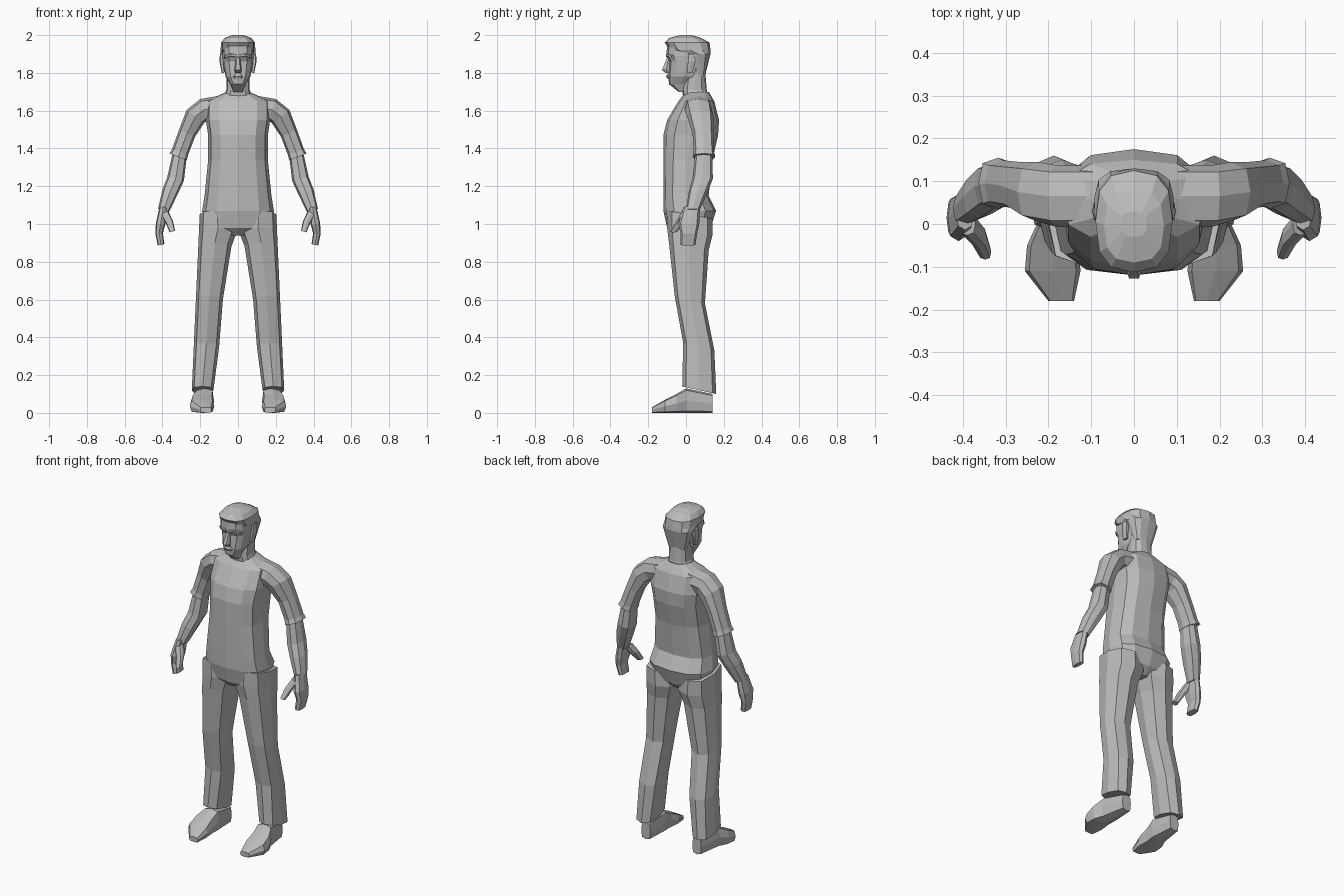
import bpy
import bmesh
import math
from mathutils import Vector

cube = bpy.data.objects.get("Cube")
if cube:
    bpy.data.objects.remove(cube, do_unlink=True)

shade = .5
grey = bpy.data.materials.new("plain_grey")
grey.use_nodes = True
grey.diffuse_color = (shade, shade, shade, 1)
principled = grey.node_tree.nodes["Principled BSDF"]
principled.inputs["Base Color"].default_value = grey.diffuse_color


def soften(value, power):
    """Push a sine or cosine outwards so that an ellipse becomes boxier."""
    return math.copysign(abs(value) ** power, value)


def ring(center, half_u, half_v, sides, power):
    """Rounded-box cross-section spanned by two half-axes."""
    angles = [math.tau * i / sides for i in range(sides)]
    return [Vector(center)
            + Vector(half_u) * soften(math.cos(angle), power)
            + Vector(half_v) * soften(math.sin(angle), power)
            for angle in angles]


def loft(name, rings, mirrored=False):
    """Skin a row of cross-sections and cap both ends."""
    bm = bmesh.new()
    rows = [[bm.verts.new(point) for point in points] for points in rings]
    for low, high in zip(rows, rows[1:]):
        for i in range(len(low)):
            bm.faces.new((low[i - 1], low[i], high[i], high[i - 1]))
    bm.faces.new(rows[0])
    bm.faces.new(rows[-1])
    bmesh.ops.recalc_face_normals(bm, faces=bm.faces)
    mesh = bpy.data.meshes.new(name)
    bm.to_mesh(mesh)
    bm.free()
    mesh.materials.append(grey)
    obj = bpy.data.objects.new(name, mesh)
    bpy.context.collection.objects.link(obj)
    if mirrored:
        mirror = obj.modifiers.new("mirror", 'MIRROR')
        mirror.use_mirror_merge = False


def upright(name, rows, sides=12, power=.75):
    """Centred part from level sections: height, half width, front, back."""
    rings = []
    for height, width, front, back in rows:
        center = (0, (front + back) / 2, height)
        depth = (back - front) / 2
        rings.append(ring(center, (width, 0, 0), (0, depth, 0), sides, power))
    loft(name, rings)


def tube(name, path, depth, sides=8, power=.7):
    """Mirrored part along a path of x, y, z, radius, stretched in y."""
    rings = []
    for i, (x, y, z, radius) in enumerate(path):
        before = path[max(i - 1, 0)]
        after = path[min(i + 1, len(path) - 1)]
        run = Vector((after[0] - before[0], 0, after[2] - before[2])).normalized()
        across = Vector((-run.z, 0, run.x)) * radius
        rings.append(ring((x, y, z), across, (0, radius * depth, 0), sides, power))
    loft(name, rings, mirrored=True)


# Torso with shirt and seat of the trousers
upright("torso", [
    (.94, .06, -.06, .09),
    (.98, .17, -.1, .13),
    (1.07, .19, -.12, .16),
    (1.15, .177, -.12, .12),
    (1.34, .158, -.12, .14),
    (1.47, .158, -.12, .17),
    (1.55, .17, -.1, .175),
    (1.65, .17, -.04, .15),
    (1.7, .06, 0, .12)])

# Trouser legs: height, inner side, front, back; the outer side leans evenly
trousers = []
for height, inner, front, back in [
        (1.05, .02, -.1, .14),
        (.96, .005, -.1, .14),
        (.88, .035, -.09, .12),
        (.6, .08, -.06, .1),
        (.35, .1, -.015, .15),
        (.12, .13, -.02, .16)]:
    outer = .25 - height * .045
    center = ((inner + outer) / 2, (front + back) / 2, height)
    half_width = ((outer - inner) / 2, 0, 0)
    half_depth = (0, (back - front) / 2, -.02)
    trousers.append(ring(center, half_width, half_depth, sides=8, power=.7))
loft("trouser_legs", trousers, mirrored=True)

# Shoes from toe to heel: distance, middle, half width, height
shoes = []
for distance, middle, width, height in [
        (-.18, .17, .03, .03),
        (-.11, .19, .065, .07),
        (-.05, .19, .06, .1),
        (0, .177, .05, .13),
        (.14, .17, .03, .1)]:
    center = (middle, distance, height / 2)
    shoes.append(ring(center, (width, 0, 0), (0, 0, height / 2), sides=8, power=.5))
loft("shoes", shoes, mirrored=True)

# Short sleeves running from the shoulders to flared cuffs
tube("sleeves", [
    (.09, .065, 1.62, .06),
    (.18, .065, 1.605, .06),
    (.225, .075, 1.57, .058),
    (.27, .09, 1.48, .046),
    (.307, .095, 1.38, .045),
    (.317, .095, 1.355, .05)], depth=1.2)

# Bare forearms, hands and thumbs
tube("forearms", [
    (.305, .095, 1.39, .037),
    (.33, .088, 1.24, .045),
    (.36, .065, 1.17, .042),
    (.395, .035, 1.07, .03)], depth=1.2)
tube("hands", [
    (.395, .03, 1.09, .02),
    (.41, .015, 1, .025),
    (.418, .015, .95, .02),
    (.407, .01, .89, .018)], depth=2.2)
tube("thumbs", [
    (.39, 0, 1.06, .022),
    (.363, -.03, 1.01, .02),
    (.348, -.065, .96, .015)], depth=1.2)

# Neck rising out of the collar
upright("neck", [
    (1.66, .08, -.015, .12),
    (1.71, .062, -.02, .11),
    (1.83, .06, 0, .1)])

# Face and skull
upright("head", [
    (1.7, .025, -.04, 0),
    (1.74, .04, -.09, .03),
    (1.78, .066, -.094, .07),
    (1.86, .08, -.088, .1),
    (1.89, .082, -.104, .1),
    (1.95, .08, -.1, .1)])

# Hair, low at the nape and stepping forward into a fringe
upright("hair", [
    (1.78, .058, .055, .1),
    (1.9, .092, 0, .13),
    (1.92, .092, -.085, .13),
    (1.96, .09, -.113, .125),
    (1.985, .07, -.09, .08),
    (2, .03, -.03, .03)])

# Facial features
upright("nose", [
    (1.8, .015, -.11, -.08),
    (1.815, .019, -.13, -.08),
    (1.885, .01, -.1, -.08)], sides=6)
upright("lips", [
    (1.77, .02, -.1, -.07),
    (1.78, .027, -.105, -.07),
    (1.795, .015, -.1, -.07)], sides=8)
tube("brows", [
    (.01, -.095, 1.89, .008),
    (.04, -.09, 1.895, .01),
    (.07, -.065, 1.885, .008)], depth=1.5, sides=6)
tube("ears", [
    (.078, .02, 1.8, .008),
    (.087, .03, 1.86, .011),
    (.087, .03, 1.9, .009)], depth=2, sides=6)
